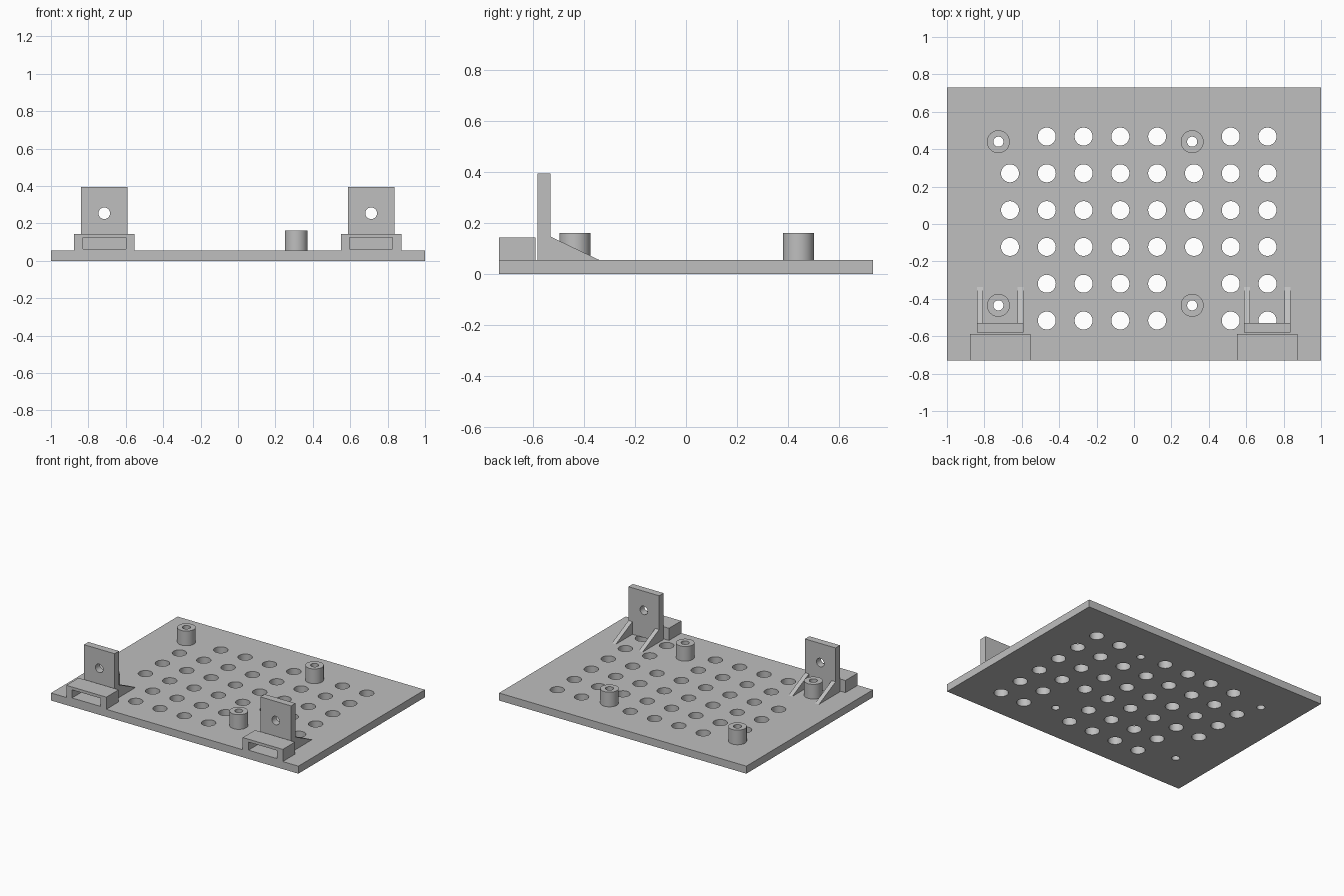
import bpy
import bmesh
import math
from mathutils import Matrix, Vector

cube = bpy.data.objects.get("Cube")
if cube:
    bpy.data.objects.remove(cube, do_unlink=True)

grey = bpy.data.materials.new("plain grey")
grey.use_nodes = True
COLOR = (0.52, 0.52, 0.52, 1)
grey.diffuse_color = COLOR
grey.node_tree.nodes["Principled BSDF"].inputs["Base Color"].default_value = COLOR

TOP = 0.055  # upper face of the base plate


def make(name, bm):
    bmesh.ops.recalc_face_normals(bm, faces=bm.faces)
    mesh = bpy.data.meshes.new(name)
    bm.to_mesh(mesh)
    bm.free()
    mesh.materials.append(grey)
    obj = bpy.data.objects.new(name, mesh)
    bpy.context.collection.objects.link(obj)
    return obj


def add_box(bm, low, high):
    low, high = Vector(low), Vector(high)
    size = Matrix.Diagonal((*(high - low), 1))
    bmesh.ops.create_cube(bm, size=1, matrix=Matrix.Translation((low + high) / 2) @ size)


def add_cylinder(bm, centre, radius, depth, along_y=False):
    turn = Matrix.Rotation(math.pi / 2, 4, "X") if along_y else Matrix()
    bmesh.ops.create_cone(bm, cap_ends=True, segments=48, radius1=radius, radius2=radius,
                          depth=depth, matrix=Matrix.Translation(centre) @ turn)


def box(name, low, high):
    bm = bmesh.new()
    add_box(bm, low, high)
    return make(name, bm)


def cut(obj, cutter_bm):
    """Subtract the cutter, keep the result and discard the cutter."""
    cutter = make("cutter", cutter_bm)
    cutter.hide_render = True
    mod = obj.modifiers.new("holes", "BOOLEAN")
    mod.operation = "DIFFERENCE"
    mod.solver = "EXACT"
    mod.object = cutter
    graph = bpy.context.evaluated_depsgraph_get()
    result = bpy.data.meshes.new_from_object(obj.evaluated_get(graph))
    obj.modifiers.clear()
    obj.data = result
    bpy.data.objects.remove(cutter, do_unlink=True)


def smooth(obj):
    bpy.ops.object.select_all(action="DESELECT")
    obj.select_set(True)
    bpy.context.view_layer.objects.active = obj
    bpy.ops.object.shade_smooth_by_angle(angle=math.radians(30))


# Base plate with a grid of vent holes that skips the standoff columns
standoffs = [(x, y) for x in (-0.725, 0.311) for y in (-0.435, 0.44)]
plate = box("base_plate", (-1, -0.731, 0), (1, 0.731, TOP))
holes = bmesh.new()
for row in range(6):
    for col in range(8):
        if col in (0, 5) and row in (0, 1, 5):
            continue
        add_cylinder(holes, (-0.663 + col * 0.1967, -0.516 + row * 0.1967, TOP / 2), 0.048, 0.2)
for x, y in standoffs:
    add_cylinder(holes, (x, y, TOP / 2), 0.027, 0.2)
cut(plate, holes)
smooth(plate)

# Hollow standoffs
for i, (x, y) in enumerate(standoffs):
    height = 0.162 - TOP
    bm = bmesh.new()
    add_cylinder(bm, (x, y, TOP + height / 2), 0.061, height)
    standoff = make(f"standoff_{i + 1}", bm)
    bore = bmesh.new()
    add_cylinder(bore, (x, y, TOP), 0.027, 0.4)
    cut(standoff, bore)
    smooth(standoff)

# Front brackets: slotted block, drilled upright and two gussets each
for side, cx in (("right", -0.715), ("left", 0.712)):
    block = box(f"{side}_slotted_block", (cx - 0.162, -0.731, TOP), (cx + 0.162, -0.589, 0.144))
    slot = bmesh.new()
    add_box(slot, (cx - 0.115, -0.9, 0.064), (cx + 0.115, -0.5, 0.123))
    cut(block, slot)

    upright = box(f"{side}_upright", (cx - 0.124, -0.581, TOP), (cx + 0.124, -0.53, 0.394))
    drill = bmesh.new()
    add_cylinder(drill, (cx, -0.555, 0.254), 0.031, 0.3, along_y=True)
    cut(upright, drill)
    smooth(upright)

    for label, x in (("outer", cx - 0.124), ("inner", cx + 0.092)):
        bm = bmesh.new()
        profile = [(-0.53, TOP), (-0.338, TOP), (-0.53, 0.147)]
        face = bm.faces.new([bm.verts.new((x, y, z)) for y, z in profile])
        extruded = bmesh.ops.extrude_face_region(bm, geom=[face])
        moved = [v for v in extruded["geom"] if isinstance(v, bmesh.types.BMVert)]
        bmesh.ops.translate(bm, verts=moved, vec=(0.032, 0, 0))
        if side == "left":
            label = "inner" if label == "outer" else "outer"
        make(f"{side}_{label}_gusset", bm)
